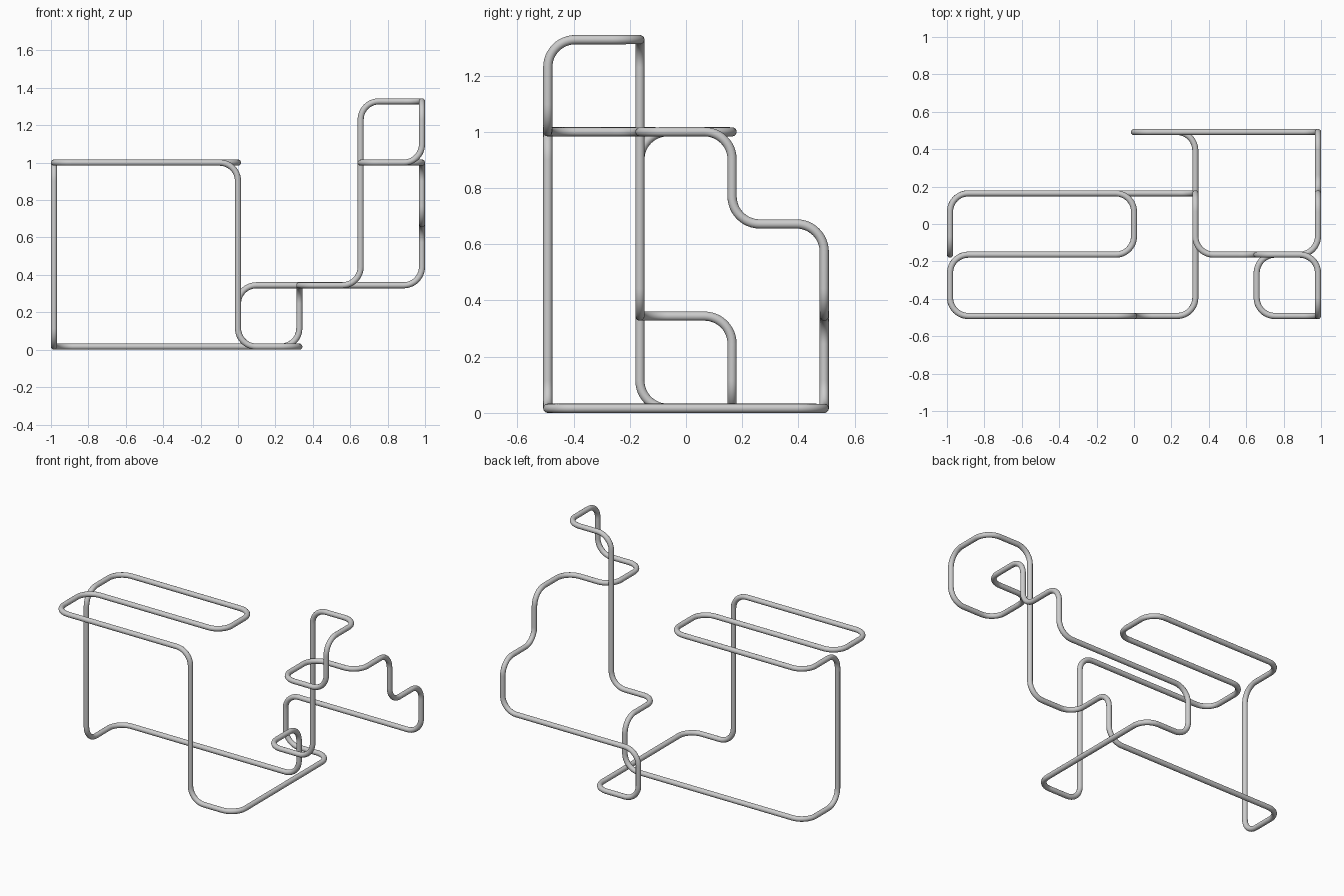
import bpy
import math
from mathutils import Vector

cube = bpy.data.objects.get("Cube")
if cube:
    bpy.data.objects.remove(cube, do_unlink=True)

STEP = 2 / 6.1            # lattice spacing
RADIUS = STEP / 20        # tube radius
BEND = STEP * 0.3         # centre-line bend radius
ARC_STEPS = 12

# Light grey material
grey = bpy.data.materials.new("light_grey")
grey.use_nodes = True
colour = (0.6, 0.6, 0.6, 1)
grey.diffuse_color = colour
grey.node_tree.nodes["Principled BSDF"].inputs["Base Color"].default_value = colour

# Walk the lattice: east/west = x, north/south = y, up/down = z
MOVES = {"E": Vector((1, 0, 0)), "W": Vector((-1, 0, 0)),
         "N": Vector((0, 1, 0)), "S": Vector((0, -1, 0)),
         "U": Vector((0, 0, 1)), "D": Vector((0, 0, -1))}
ROUTE = ("UUU N EEE S WWW S EEE DDD E NNN W U EEE U S U S W S E U N W "
         "DDD W N D WWWW S").split()

# Quarter-circle bend at every corner of the closed route
points = []
corner = Vector((-3, -0.5, 0)) * STEP + Vector((0, 0, RADIUS))
for i, run in enumerate(ROUTE):
    ahead = MOVES[run[0]]
    behind = MOVES[ROUTE[i - 1][0]]
    centre = corner + (ahead - behind) * BEND
    for k in range(ARC_STEPS + 1):
        a = math.pi / 2 * k / ARC_STEPS
        points.append(centre + (behind * math.sin(a) - ahead * math.cos(a)) * BEND)
    corner = corner + ahead * STEP * len(run)

# Sweep a round section along the closed route
curve = bpy.data.curves.new("tube_path", "CURVE")
curve.dimensions = "3D"
curve.bevel_depth = RADIUS
curve.bevel_resolution = 6
spline = curve.splines.new("POLY")
spline.points.add(len(points) - 1)
for p, co in zip(spline.points, points):
    p.co = (*co, 1)
spline.use_cyclic_u = True
path = bpy.data.objects.new("tube_path", curve)
bpy.context.collection.objects.link(path)
bpy.context.view_layer.update()

# Turn the sweep into one smooth mesh
evaluated = path.evaluated_get(bpy.context.evaluated_depsgraph_get())
mesh = bpy.data.meshes.new_from_object(evaluated)
bpy.data.objects.remove(path, do_unlink=True)
mesh.name = "bent_tube"
mesh.materials.clear()
mesh.materials.append(grey)
for face in mesh.polygons:
    face.use_smooth = True
tube = bpy.data.objects.new("bent_tube", mesh)
bpy.context.collection.objects.link(tube)
